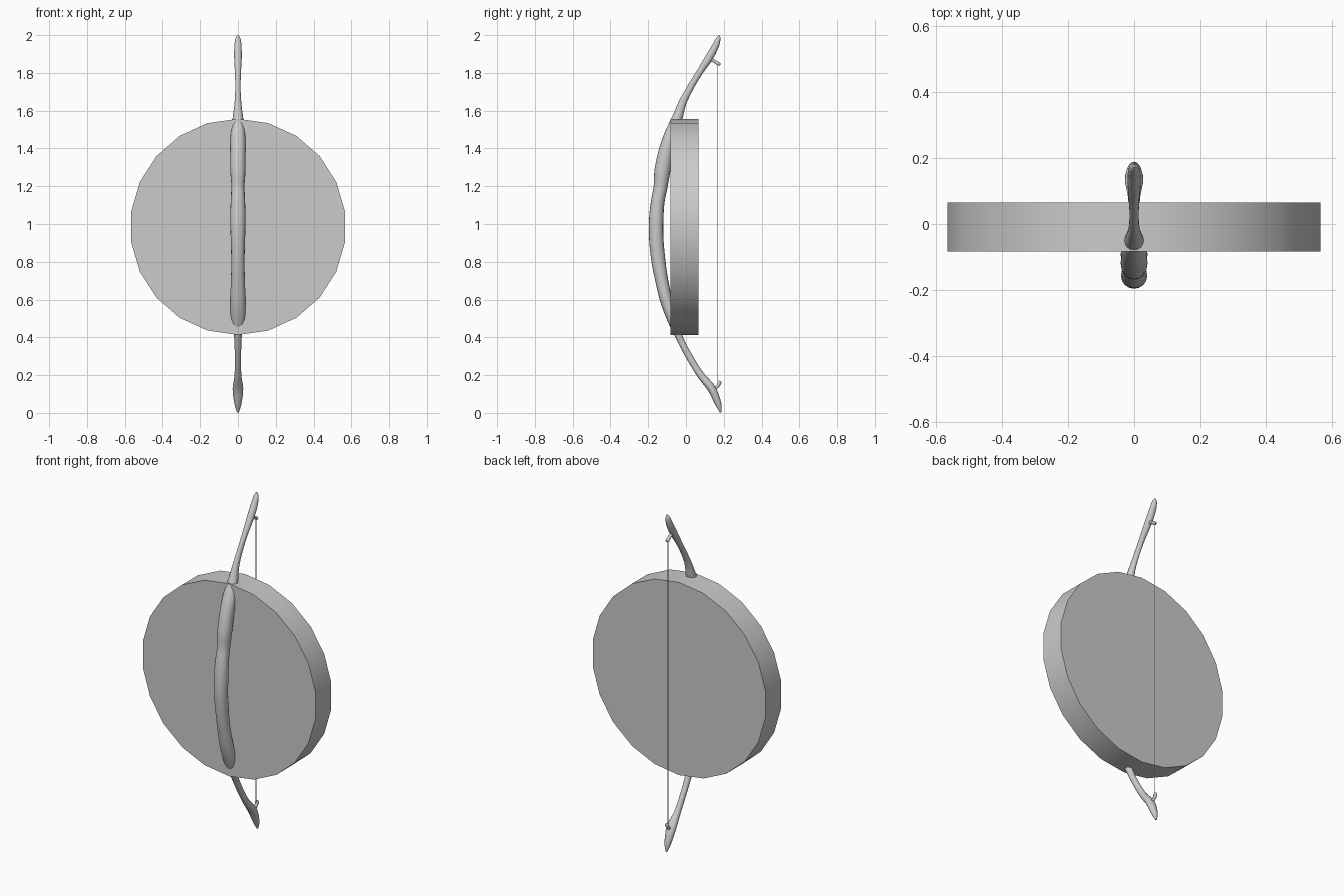
import bpy, bmesh, math
from mathutils import Vector

if "Cube" in bpy.data.objects:
    bpy.data.objects.remove(bpy.data.objects["Cube"])

grey = bpy.data.materials.new("light grey")
grey.diffuse_color = (0.6, 0.6, 0.6, 1)
grey.use_nodes = True
grey.node_tree.nodes["Principled BSDF"].inputs["Base Color"].default_value = grey.diffuse_color


def finish(name, bm, angle=35):
    bmesh.ops.recalc_face_normals(bm, faces=bm.faces[:])
    mesh = bpy.data.meshes.new(name)
    bm.to_mesh(mesh)
    bm.free()
    mesh.materials.append(grey)
    ob = bpy.data.objects.new(name, mesh)
    bpy.context.collection.objects.link(ob)
    bpy.ops.object.select_all(action='DESELECT')
    ob.select_set(True)
    bpy.context.view_layer.objects.active = ob
    bpy.ops.object.shade_smooth_by_angle(angle=math.radians(angle))
    return ob


def catmull(a, b, c, d, t):
    return 0.5 * (2 * b + (c - a) * t + (2 * a - 5 * b + 4 * c - d) * t * t
                  + (3 * b - a - 3 * c + d) * t ** 3)


def tube(name, stations, sides=16, steps=4):
    """Sweep along x = 0; stations are (y, z, half width, half depth)."""
    p = [Vector(s) for s in stations]
    p = [p[0]] + p + [p[-1]]
    path = [catmull(*p[i:i + 4], k / steps)
            for i in range(len(p) - 3) for k in range(steps)] + [p[-1]]
    bm = bmesh.new()
    rings = []
    for i, s in enumerate(path):
        a, b = path[max(i - 1, 0)], path[min(i + 1, len(path) - 1)]
        tan = Vector((0, b[0] - a[0], b[1] - a[1])).normalized()
        side = tan.cross(Vector((1, 0, 0)))
        ring = []
        for k in range(sides):
            t = 2 * math.pi * k / sides
            ring.append(bm.verts.new(Vector((s[2] * math.cos(t), s[0], s[1]))
                                     + side * s[3] * math.sin(t)))
        rings.append(ring)
    for r, q in zip(rings, rings[1:]):
        for k in range(sides):
            n = (k + 1) % sides
            bm.faces.new((r[k], r[n], q[n], q[k]))
    bm.faces.new(rings[0])
    bm.faces.new(rings[-1])
    return finish(name, bm, 50)


# Round shield-like disc with a vertex at the top
bm = bmesh.new()
sides, radius = 22, 0.572
caps = []
for y in (-0.083, 0.065):
    ring = []
    for k in range(sides):
        t = 2 * math.pi * k / sides
        ring.append(bm.verts.new((radius * math.sin(t), y, 0.985 + radius * math.cos(t))))
    bm.faces.new(ring)
    caps.append(ring)
for k in range(sides):
    n = (k + 1) % sides
    bm.faces.new((caps[0][k], caps[0][n], caps[1][n], caps[1][k]))
finish("disc", bm)

# Bow stave: lower tip, lower limb, knobbly grip, upper limb, upper tip
tube("bow_stave", [
    (0.183, 0.003, 0.005, 0.004), (0.170, 0.05, 0.019, 0.017),
    (0.135, 0.13, 0.028, 0.022), (0.078, 0.20, 0.018, 0.019),
    (0.016, 0.30, 0.017, 0.018), (-0.035, 0.40, 0.020, 0.019),
    (-0.072, 0.50, 0.038, 0.029), (-0.105, 0.60, 0.040, 0.033),
    (-0.128, 0.70, 0.037, 0.034), (-0.145, 0.80, 0.035, 0.037),
    (-0.157, 0.92, 0.038, 0.038), (-0.157, 1.03, 0.040, 0.038),
    (-0.149, 1.12, 0.038, 0.036), (-0.134, 1.20, 0.035, 0.037),
    (-0.125, 1.28, 0.040, 0.042), (-0.106, 1.38, 0.040, 0.040),
    (-0.080, 1.47, 0.039, 0.036), (-0.046, 1.56, 0.028, 0.028),
    (-0.019, 1.64, 0.018, 0.021), (0.022, 1.72, 0.014, 0.018),
    (0.070, 1.80, 0.016, 0.017), (0.122, 1.88, 0.020, 0.021),
    (0.155, 1.94, 0.019, 0.018), (0.171, 1.98, 0.014, 0.012),
    (0.175, 1.999, 0.004, 0.004)])

# Small hooks holding the string
tube("upper_hook", [(0.105, 1.86, 0.010, 0.010), (0.135, 1.868, 0.009, 0.009),
                    (0.160, 1.856, 0.010, 0.009), (0.172, 1.848, 0.012, 0.010),
                    (0.183, 1.846, 0.005, 0.005)], 10, 3)
tube("lower_hook", [(0.135, 0.125, 0.010, 0.010), (0.160, 0.135, 0.009, 0.009),
                    (0.173, 0.148, 0.009, 0.009), (0.178, 0.160, 0.011, 0.010),
                    (0.180, 0.170, 0.005, 0.005)], 10, 3)

# Thin bowstring
tube("bowstring", [(0.169, 0.145, 0.002, 0.002), (0.169, 1.855, 0.002, 0.002)], 6, 1)
